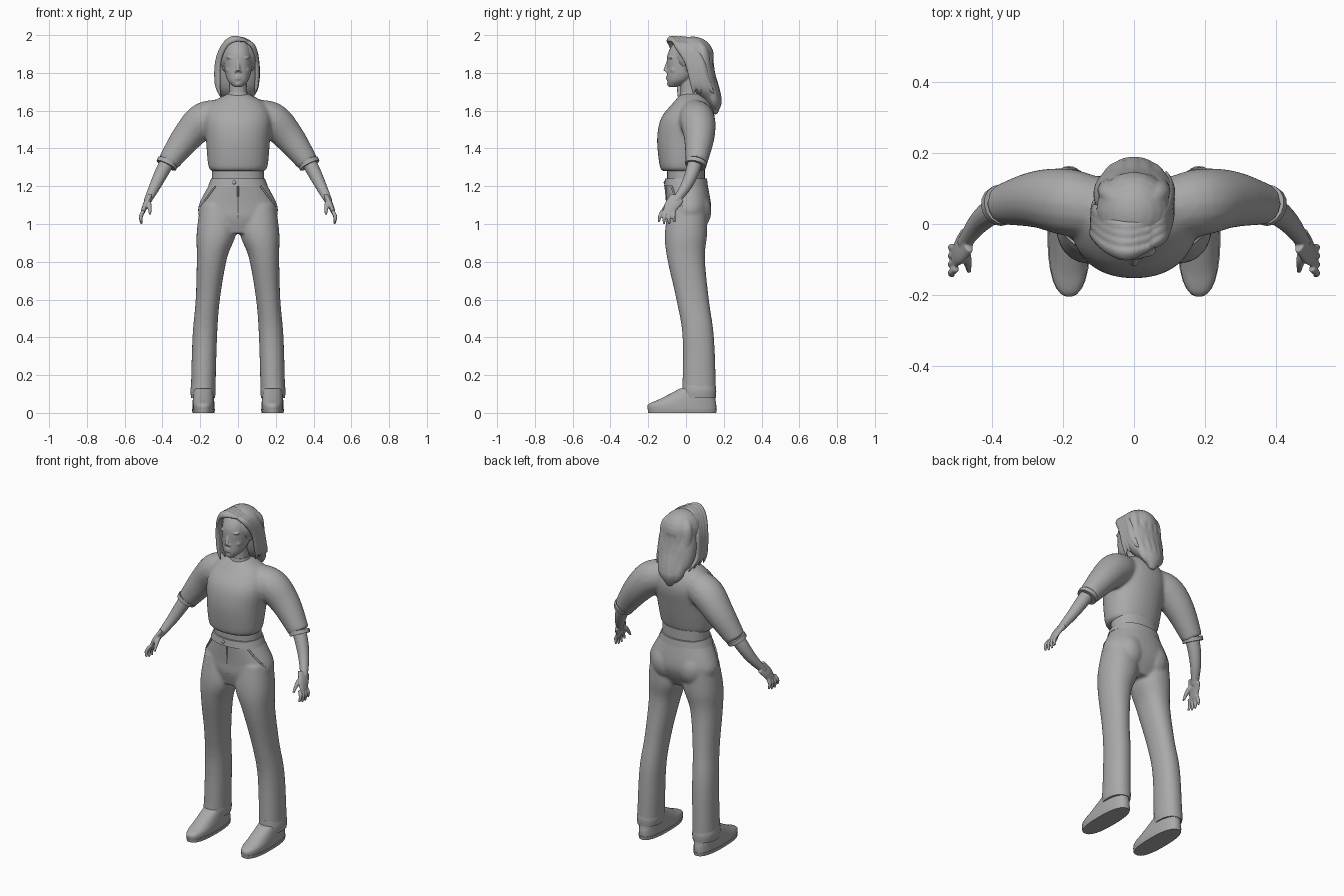
import bpy, bmesh, math
from mathutils import Vector

if "Cube" in bpy.data.objects:
    bpy.data.objects.remove(bpy.data.objects["Cube"])

colour = (.4, .4, .4, 1)
grey = bpy.data.materials.new("plain_grey")
grey.use_nodes = True
grey.diffuse_color = colour
grey.node_tree.nodes["Principled BSDF"].inputs["Base Color"].default_value = colour

HEAD_CENTRE = Vector((0, .03, 1.86))
SIDES = {"left": 1, "right": -1}


def smooth_keys(keys, steps=5):
    """Smooth curve through the keys, whatever their number of components."""
    result = []
    last = len(keys) - 1
    for i in range(last):
        before, start, end, after = (Vector(keys[min(max(i + j, 0), last)]) for j in range(-1, 3))
        enter, leave = (end - before) / 2, (after - start) / 2
        for step in range(steps):
            t = step / steps
            ease = t * t * (3 - 2 * t)
            result.append(start.lerp(end, ease) + enter * t * (1 - t) ** 2 - leave * t * t * (1 - t))
    return result + [Vector(keys[last])]


def add_ring(bm, centre, across, depth, sides, power):
    ring = []
    for k in range(sides):
        angle = math.tau * k / sides
        c, s = math.cos(angle), math.sin(angle)
        scale = (abs(c) ** power + abs(s) ** power) ** (-1 / power)
        ring.append(bm.verts.new(centre + (across * c + depth * s) * scale))
    return ring


def skin(bm, rings):
    for low, high in zip(rings, rings[1:]):
        for k in range(len(low)):
            bm.faces.new((low[k - 1], low[k], high[k], high[k - 1]))
    bm.faces.new(rings[0])
    bm.faces.new(rings[-1])


def upright(bm, profile, x=0, power=2.2):
    """Level rings: height, y centre, half width, half depth and, optionally, a shift in x."""
    skin(bm, [add_ring(bm, Vector((x + sum(shift), y, z)), Vector((wide, 0, 0)), Vector((0, deep, 0)), 32, power)
              for z, y, wide, deep, *shift in smooth_keys(profile)])


def limb(bm, points, radii, side=1, flat=1, hug_head=False, sides=16):
    """Rings square to a path; flat scales the depth."""
    path = [Vector((p.x * side, p.y, p.z)) for p in smooth_keys(points)]
    sizes = [v.x for v in smooth_keys([(r, 0) for r in radii])]
    rings = []
    for i, (p, size) in enumerate(zip(path, sizes)):
        along = path[min(i + 1, len(path) - 1)] - path[max(i - 1, 0)]
        depth = p - HEAD_CENTRE if hug_head else Vector((0, 1, 0))
        depth = (depth - depth.project(along)).normalized()
        across = along.normalized().cross(depth)
        rings.append(add_ring(bm, p, across * size, depth * size * flat, sides, 2))
    skin(bm, rings)


def lock(bm, points, width, side=1):
    """Flat strand of hair that swells from its root and tapers to a tip."""
    limb(bm, points, [width / 2] + [width] * (len(points) - 2) + [width / 4], side, .6, True, 12)


def ball(bm, centre, radii):
    for v in bmesh.ops.create_uvsphere(bm, u_segments=20, v_segments=12, radius=1)["verts"]:
        v.co = [c + r * q for c, r, q in zip(centre, radii, v.co)]


def finish(name, bm, voxel=0, smoothing=3):
    """Make the object; a voxel size melts overlapping pieces together."""
    bmesh.ops.recalc_face_normals(bm, faces=bm.faces)
    mesh = bpy.data.meshes.new(name)
    bm.to_mesh(mesh)
    bm.free()
    mesh.materials.append(grey)
    obj = bpy.data.objects.new(name, mesh)
    bpy.context.collection.objects.link(obj)
    bpy.ops.object.select_all(action="DESELECT")
    obj.select_set(True)
    bpy.context.view_layer.objects.active = obj
    bpy.ops.object.shade_smooth_by_angle(angle=math.radians(50))
    if voxel:
        blend = obj.modifiers.new("blend", "REMESH")
        blend.mode, blend.voxel_size, blend.use_smooth_shade = "VOXEL", voxel, True
        soften = obj.modifiers.new("soften", "SMOOTH")
        soften.factor, soften.iterations = .5, smoothing


# Shirt: torso with two half sleeves
bm = bmesh.new()
upright(bm, [(1.28, -.02, .14, .105), (1.31, -.02, .158, .12), (1.45, -.01, .17, .143), (1.56, .01, .178, .142),
             (1.64, .03, .14, .1), (1.69, .03, .055, .055)])
for side in SIDES.values():
    limb(bm, [(.08, .04, 1.58), (.18, .06, 1.55), (.27, .07, 1.46), (.37, .055, 1.325)], [.08, .095, .082, .058], side)
finish("shirt", bm, .008, 14)

bm = bmesh.new()
upright(bm, [(1.67, .025, .06, .06), (1.7, .02, .05, .05)])
finish("collar", bm)

bm = bmesh.new()
upright(bm, [(1.3, 0, .137, .1), (1.2, 0, .14, .1)])
finish("midriff", bm)

# Trousers: hips and seat melted into two legs
bm = bmesh.new()
upright(bm, [(1.23, 0, .14, .11), (1.1, .015, .208, .118), (1.03, .01, .2, .112), (.95, 0, .15, .08)])
for side in SIDES.values():
    ball(bm, (.085 * side, .06, 1.07), (.085, .075, .1))
    upright(bm, [(z, y, wide, deep, x * side) for z, y, wide, deep, x in (
        (1.1, .01, .09, .1, .11), (.95, 0, .104, .112, .115), (.82, 0, .08, .1, .138), (.6, .035, .064, .086, .16),
        (.4, .065, .065, .083, .176), (.09, .07, .065, .09, .185))])
finish("trousers", bm, .008, 8)

bm = bmesh.new()
upright(bm, [(1.2, 0, .158, .116), (1.24, 0, .143, .111)])
finish("waistband", bm)

bm = bmesh.new()
limb(bm, [(0, -.111, 1.21), (0, -.101, 1.1), (0, -.099, 1.03)], [.004] * 3)
ball(bm, (-.02, -.113, 1.22), (.01, .005, .01))
finish("fly_and_button", bm)

for name, side in SIDES.items():
    bm = bmesh.new()
    limb(bm, [(.37, .055, 1.33), (.38, .05, 1.31)], [.058, .057], side)
    finish(name + "_sleeve_cuff", bm)

    bm = bmesh.new()
    limb(bm, [(.12, -.077, 1.2), (.165, -.055, 1.14), (.2, -.02, 1.09)], [.005] * 3, side)
    finish(name + "_pocket_seam", bm)

    bm = bmesh.new()
    upright(bm, [(.16, .067, .06, .085), (.12, .07, .067, .09), (.08, .07, .063, .088)], .185 * side)
    finish(name + "_trouser_cuff", bm)

    # Shoe on a flat sole
    bm = bmesh.new()
    upright(bm, [(.01, -.02, .058, .18), (.045, -.02, .058, .18), (.075, .01, .056, .145), (.13, .06, .05, .09)],
            .183 * side, 2.5)
    finish(name + "_shoe", bm)
    bm = bmesh.new()
    upright(bm, [(0, -.02, .058, .18), (.02, -.02, .061, .183)], .183 * side, 2.5)
    finish(name + "_sole", bm)

    # Forearm, palm, fingers and thumb
    bm = bmesh.new()
    limb(bm, [(.35, .06, 1.37), (.4, .035, 1.28), (.44, 0, 1.2), (.48, -.055, 1.12)], [.04, .037, .03, .02], side)
    limb(bm, [(.47, -.045, 1.14), (.49, -.075, 1.1), (.505, -.095, 1.06)], [.016, .015, .011], side, 2.6)
    for i in range(4):
        base = Vector((.5, -.125 + .02 * i, 1.07))
        tip = base + Vector((.01, -.02 + .008 * i, -.075 + .01 * abs(i - 1.5)))
        knuckle = base.lerp(tip, .5) + Vector((.01, -.003, 0))
        limb(bm, [base, knuckle, tip], [.01, .01, .006], side)
    limb(bm, [(.48, -.065, 1.12), (.47, -.1, 1.1), (.465, -.135, 1.05)], [.014, .013, .006], side)
    finish(name + "_arm", bm, .004, 3)

# Head and neck with the face melted in
bm = bmesh.new()
upright(bm, [(1.62, .03, .06, .06), (1.69, .02, .047, .048), (1.8, .02, .046, .05)])
upright(bm, [(1.725, -.07, .02, .02), (1.76, -.04, .055, .06), (1.82, -.01, .072, .09), (1.9, .01, .077, .107),
             (1.96, .02, .058, .08), (1.98, .02, .025, .03)])
limb(bm, [(0, -.09, 1.87), (0, -.102, 1.835), (0, -.108, 1.808)], [.009, .01, .013])
for z in (1.768, 1.78):
    ball(bm, (0, -.092, z), (.023, .014, .007))
ball(bm, (0, -.083, 1.742), (.02, .018, .014))
for side in SIDES.values():
    ball(bm, (.031 * side, -.08, 1.855), (.017, .012, .008))
    ball(bm, (.034 * side, -.076, 1.88), (.028, .018, .008))
    ball(bm, (.04 * side, -.058, 1.815), (.024, .026, .024))
    ball(bm, (.012 * side, -.1, 1.808), (.008, .009, .007))
    ball(bm, (.076 * side, .01, 1.84), (.008, .018, .03))
finish("head", bm, .004, 4)

# Hair: crown and a curtain of strands that falls to a point on the back
bm = bmesh.new()
ball(bm, (0, .035, 1.89), (.107, .113, .103))
upright(bm, [(1.92, .055, .085, .07), (1.82, .075, .112, .075), (1.72, .1, .108, .068), (1.65, .14, .065, .05),
             (1.58, .155, .012, .01)])
for i in range(-2, 3):
    x, curve = .04 * i, -.006 * i * i
    lock(bm, [(x / 2, .06, 1.975), (x, .12 + curve, 1.92), (x, .14 + curve, 1.8), (x * .8, .175 + curve, 1.66),
              (x / 3, .16, 1.58 - curve)], .024)
finish("hair_back", bm, .006, 4)

# Locks swept from the parting down the right, and back behind the left ear
bm = bmesh.new()
for i in range(4):
    back = .024 * i
    lock(bm, [(-.045, back - .066, 1.97), (.02, back - .085, 1.98), (.07, back - .07, 1.945),
              (.105, back - .04, 1.86), (.108, back - .03, 1.74), (.09, back * 2 - .04, 1.67)], .022, -1)
    lock(bm, [(.035, back - .066, 1.97), (.08, back - .04, 1.94), (.1, back + .01, 1.86),
              (.1, back + .04, 1.75), (.09, back * 1.5 + .04, 1.69)], .02)
finish("hair_locks", bm, .005, 2)
